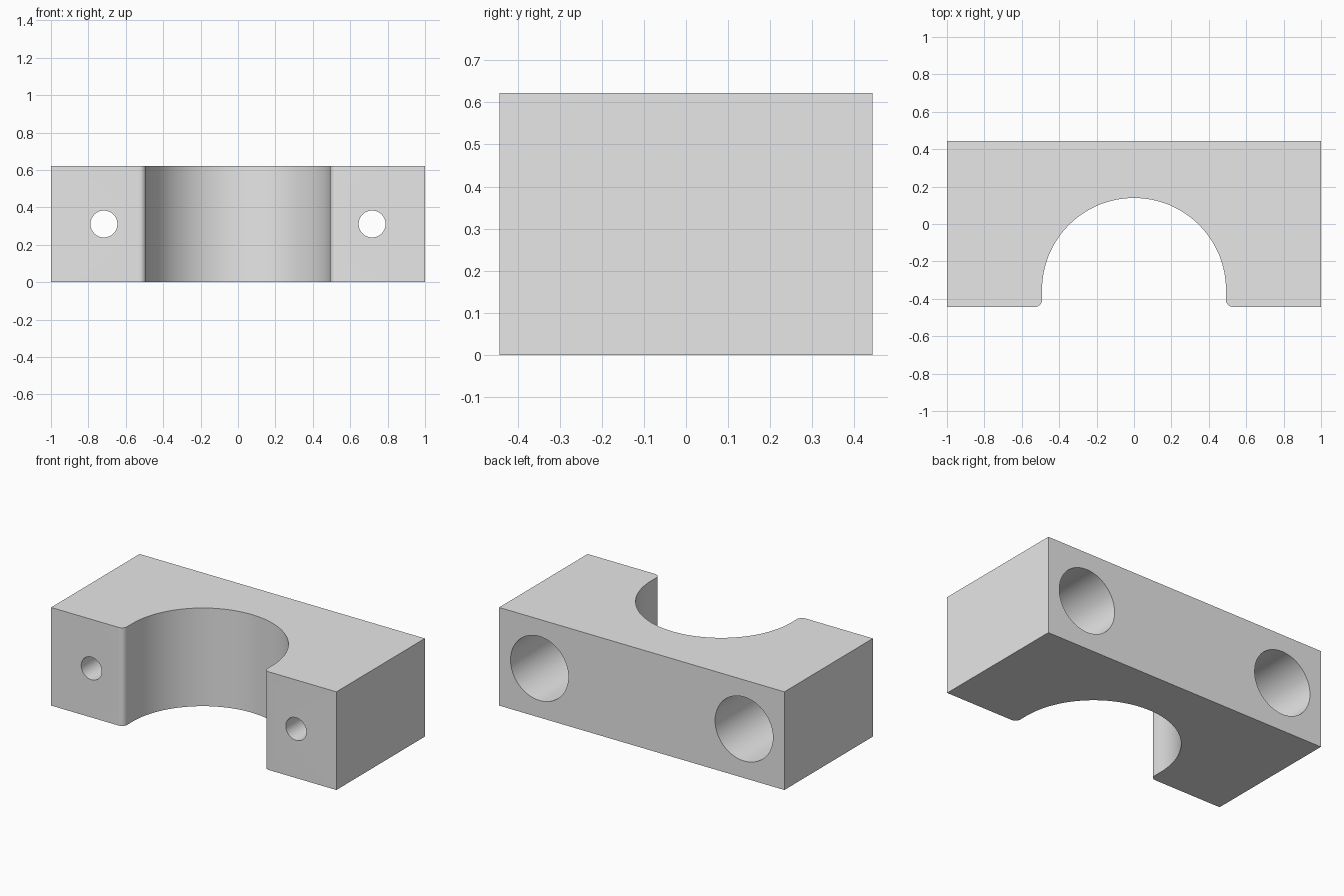
import bpy, bmesh
from math import sin, cos, pi

if "Cube" in bpy.data.objects:
    bpy.data.objects.remove(bpy.data.objects["Cube"])

HALF_X, HALF_Y, HEIGHT = 1.0, 0.443, 0.622
BORE_R, BORE_Y = 0.492, -0.353      # half-round saddle
LIP_R = 0.036                       # rounded lip beside the saddle
BOLT_X, BOLT_R, POCKET_R = 0.717, 0.072, 0.203
POCKET_FLOOR = -0.17                # y where the wide pocket ends


def make_object(name, bm):
    bmesh.ops.recalc_face_normals(bm, faces=bm.faces)
    mesh = bpy.data.meshes.new(name)
    bm.to_mesh(mesh)
    bm.free()
    obj = bpy.data.objects.new(name, mesh)
    bpy.context.collection.objects.link(obj)
    return obj


def arc(cx, cy, r, start, end, steps):
    angles = [start + (end - start) * i / steps for i in range(steps + 1)]
    return [(cx + r * cos(a), cy + r * sin(a)) for a in angles]


# Clamp body: top outline with half-round saddle and rounded lips, extruded up
lip_x, lip_y = BORE_R + LIP_R, -HALF_Y + LIP_R
outline = [(HALF_X, -HALF_Y), (HALF_X, HALF_Y), (-HALF_X, HALF_Y), (-HALF_X, -HALF_Y)]
outline += arc(-lip_x, lip_y, LIP_R, -pi / 2, 0, 8)
outline += arc(0, BORE_Y, BORE_R, pi, 0, 64)
outline += arc(lip_x, lip_y, LIP_R, pi, 1.5 * pi, 8)
bm = bmesh.new()
base = bm.faces.new([bm.verts.new((x, y, 0)) for x, y in outline])
top = bmesh.ops.extrude_face_region(bm, geom=[base])
bmesh.ops.translate(bm, vec=(0, 0, HEIGHT),
                    verts=[v for v in top["geom"] if isinstance(v, bmesh.types.BMVert)])
body = make_object("clamp_body", bm)


# Stepped bolt hole: narrow at the front, wide pocket from the back
def bolt_cutter(x):
    bm = bmesh.new()
    n = 64
    rings = []
    for r, y in [(BOLT_R, -0.6), (BOLT_R, POCKET_FLOOR),
                 (POCKET_R, POCKET_FLOOR), (POCKET_R, 0.6)]:
        rings.append([bm.verts.new((x + r * cos(2 * pi * i / n), y,
                                    HEIGHT / 2 + r * sin(2 * pi * i / n)))
                      for i in range(n)])
    for a, b in zip(rings, rings[1:]):
        for i in range(n):
            j = (i + 1) % n
            bm.faces.new((a[i], a[j], b[j], b[i]))
    bm.faces.new(rings[0])
    bm.faces.new(rings[-1])
    return make_object("bolt_hole_cutter", bm)


bpy.context.view_layer.objects.active = body
body.select_set(True)
for side in (-1, 1):
    cutter = bolt_cutter(side * BOLT_X)
    cutter.hide_render = True
    cut = body.modifiers.new("bolt_hole", 'BOOLEAN')
    cut.operation = 'DIFFERENCE'
    cut.solver = 'EXACT'
    cut.object = cutter
    bpy.ops.object.modifier_apply(modifier=cut.name)
    bpy.data.objects.remove(cutter, do_unlink=True)

# Single plain grey, smooth curves with crisp edges
grey = bpy.data.materials.new("light_grey")
grey.diffuse_color = (0.8, 0.8, 0.8, 1)
grey.use_nodes = True
grey.node_tree.nodes["Principled BSDF"].inputs["Base Color"].default_value = grey.diffuse_color
body.data.materials.clear()
body.data.materials.append(grey)
bpy.ops.object.shade_smooth_by_angle(angle=pi / 6)
